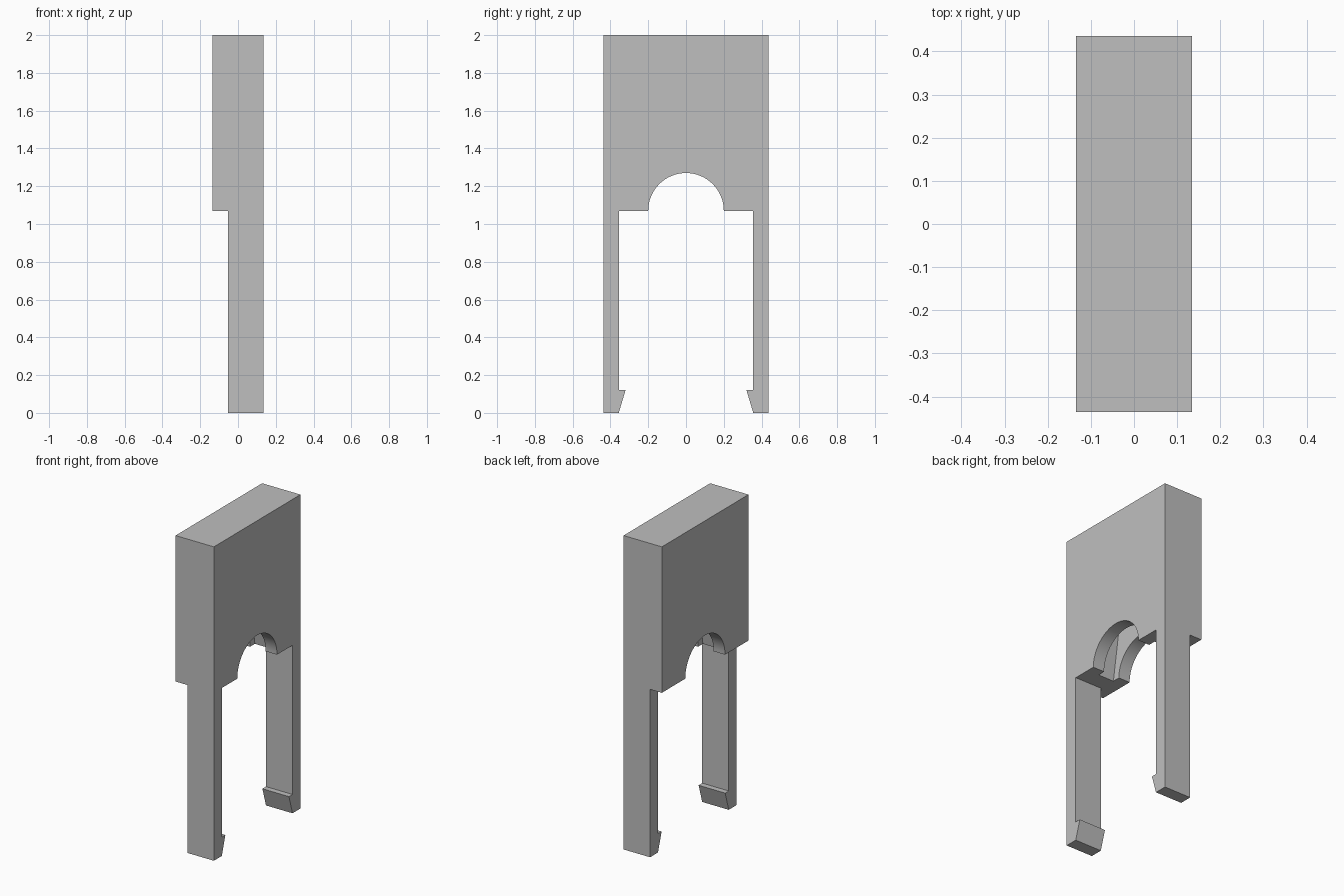
import bpy, bmesh, math

cube = bpy.data.objects.get("Cube")
if cube:
    bpy.data.objects.remove(cube, do_unlink=True)

HALF_X, HALF_Y, TOP = 0.135, 0.436, 2.0
BASE = 1.07          # underside of the block
LEG_IN = 0.356       # inner face of the legs
LEG_BACK = -0.052    # legs are set in from the right-hand wall here
ARCH_R = 0.2
SLOT = 0.055         # half thickness of the inner slot

grey = bpy.data.materials.new("plain_grey")
grey.use_nodes = True
grey.diffuse_color = (0.52, 0.52, 0.52, 1)
grey.node_tree.nodes["Principled BSDF"].inputs["Base Color"].default_value = (0.52, 0.52, 0.52, 1)


def extrude_profile(name, points, x0, x1):
    """Solid made from a (y, z) outline pushed from x0 to x1."""
    bm = bmesh.new()
    face = bm.faces.new([bm.verts.new((x0, y, z)) for y, z in points])
    pushed = bmesh.ops.extrude_face_region(bm, geom=[face])["geom"]
    verts = [v for v in pushed if isinstance(v, bmesh.types.BMVert)]
    bmesh.ops.translate(bm, verts=verts, vec=(x1 - x0, 0, 0))
    bmesh.ops.recalc_face_normals(bm, faces=bm.faces)
    mesh = bpy.data.meshes.new(name)
    bm.to_mesh(mesh)
    bm.free()
    mesh.materials.append(grey)
    obj = bpy.data.objects.new(name, mesh)
    bpy.context.collection.objects.link(obj)
    return obj


def cut(target, cutter):
    cutter.hide_render = True
    mod = target.modifiers.new("cut", 'BOOLEAN')
    mod.operation = 'DIFFERENCE'
    mod.solver = 'EXACT'
    mod.object = cutter
    bpy.context.view_layer.objects.active = target
    bpy.ops.object.modifier_apply(modifier=mod.name)
    bpy.data.objects.remove(cutter, do_unlink=True)


# Half outline: top corner, leg, snap hook, underside, then half the arch
half = [(HALF_Y, TOP), (HALF_Y, 0), (LEG_IN, 0), (0.32, 0.12),
        (LEG_IN, 0.12), (LEG_IN, BASE)]
STEPS = 16
for i in range(STEPS):
    a = math.pi / 2 * i / STEPS
    half.append((ARCH_R * math.cos(a), BASE + ARCH_R * math.sin(a)))
outline = half + [(0, BASE + ARCH_R)] + [(-y, z) for y, z in reversed(half)]
clip = extrude_profile("snap_clip", outline, -HALF_X, HALF_X)

# Step that makes the legs thinner than the block
step = [(-0.6, -0.2), (0.6, -0.2), (0.6, BASE), (-0.6, BASE)]
cut(clip, extrude_profile("leg_step_cutter", step, -0.4, LEG_BACK))

# Tapered slot running up inside the block
slot = [(-0.25, BASE - 0.01), (0.25, BASE - 0.01), (0.14, 1.76), (-0.14, 1.76)]
cut(clip, extrude_profile("slot_cutter", slot, -SLOT, SLOT))

# Smooth arch, crisp edges elsewhere
bpy.ops.object.select_all(action='DESELECT')
clip.select_set(True)
bpy.context.view_layer.objects.active = clip
bpy.ops.object.shade_smooth_by_angle(angle=math.radians(30))
